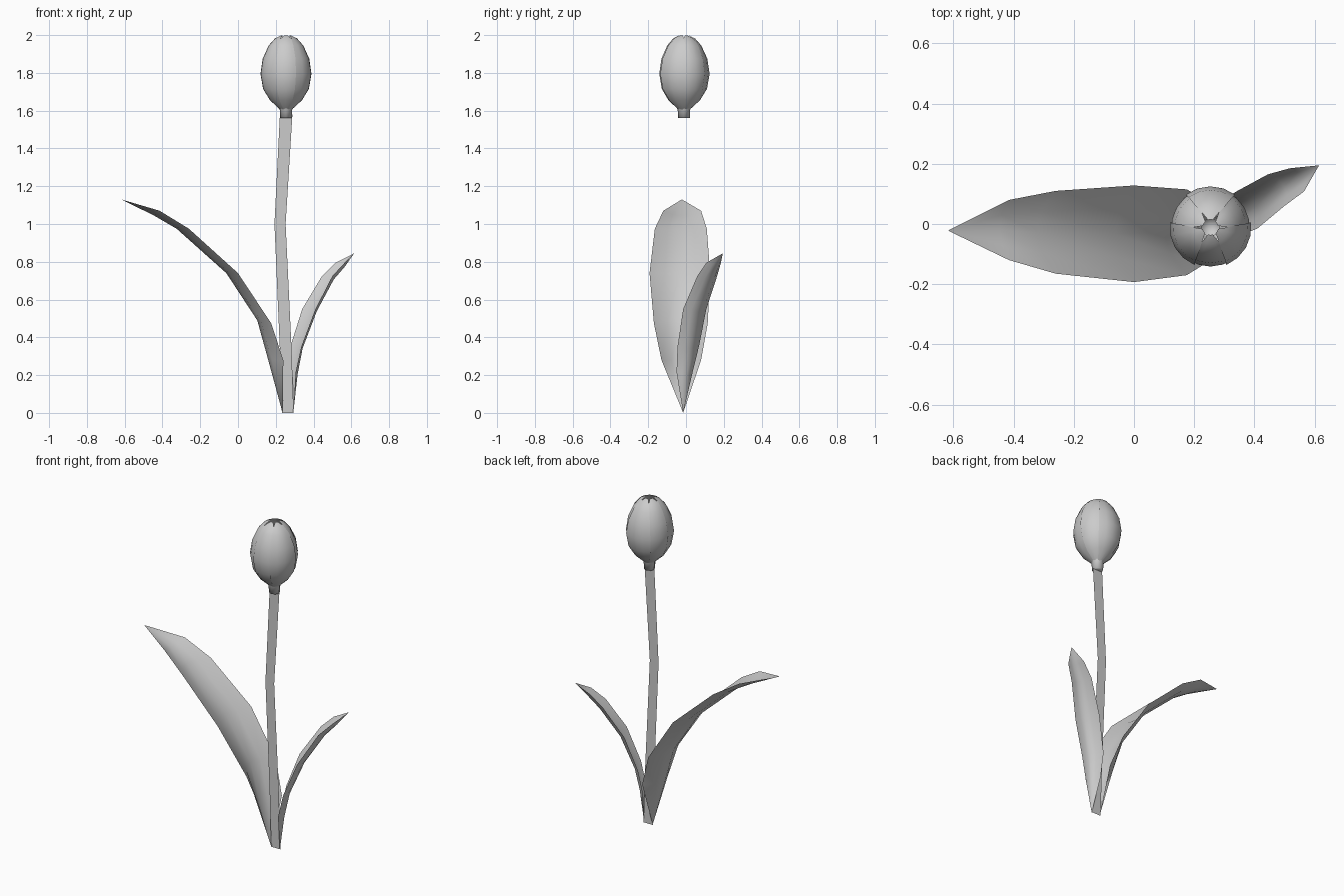
import bpy, bmesh, math

if "Cube" in bpy.data.objects:
    bpy.data.objects.remove(bpy.data.objects["Cube"])

AXIS = (0.254, -0.011)  # centre line of the flower


def make(name, verts, faces, smooth=True):
    me = bpy.data.meshes.new(name)
    me.from_pydata(verts, [], faces)
    bm = bmesh.new()
    bm.from_mesh(me)
    bmesh.ops.remove_doubles(bm, verts=bm.verts, dist=1e-5)
    bm.to_mesh(me)
    bm.free()
    for p in me.polygons:
        p.use_smooth = smooth
    ob = bpy.data.objects.new(name, me)
    bpy.context.collection.objects.link(ob)
    return ob


def sheet(name, rows):
    """Skin a grid of points, given as equally long rows."""
    n = len(rows[0])
    verts = [v for r in rows for v in r]
    faces = [(i * n + j, i * n + j + 1, (i + 1) * n + j + 1, (i + 1) * n + j)
             for i in range(len(rows) - 1) for j in range(n - 1)]
    return make(name, verts, faces)


def leaf(name, base, sections, tip):
    """Cupped blade: each section is front edge, midrib, back edge."""
    rows = [[base] * 5]
    for a, m, b in sections:
        row = []
        for k in range(5):
            t = k / 4
            wa, wm, wb = (1 - t) * (1 - 2 * t), 4 * t * (1 - t), t * (2 * t - 1)
            row.append(tuple(wa * p + wm * q + wb * r for p, q, r in zip(a, m, b)))
        rows.append(row)
    rows.append([tip] * 5)
    return sheet(name, rows)


# flat ribbon stem
stem = [(0.232, 0.295, 0), (0.221, 0.283, 0.35), (0.193, 0.252, 1.0), (0.222, 0.288, 1.58)]
sheet("stem", [[(l, AXIS[1], z), (r, AXIS[1], z)] for l, r, z in stem])

# large left leaf: edge x, edge z, front y, back y, midrib x, midrib z
big = [(0.240, 0.28, -0.130, 0.080, 0.160, 0.28),
       (0.175, 0.475, -0.170, 0.115, 0.102, 0.49),
       (0.000, 0.74, -0.193, 0.128, -0.062, 0.74),
       (-0.260, 0.975, -0.165, 0.110, -0.325, 0.975),
       (-0.415, 1.07, -0.120, 0.080, -0.445, 1.045)]
leaf("large_leaf", (0.236, -0.015, 0.0),
     [((x, f, z), (mx, (f + b) / 2, mz), (x, b, z)) for x, z, f, b, mx, mz in big],
     (-0.618, -0.022, 1.13))

# small right leaf
small = [((0.305, -0.050, 0.215), (0.313, 0.000, 0.20), (0.270, 0.035, 0.215)),
         ((0.335, -0.045, 0.35), (0.335, 0.020, 0.34), (0.277, 0.068, 0.35)),
         ((0.410, -0.015, 0.55), (0.408, 0.060, 0.535), (0.340, 0.108, 0.55)),
         ((0.500, 0.060, 0.725), (0.500, 0.125, 0.70), (0.445, 0.165, 0.725)),
         ((0.565, 0.108, 0.795), (0.560, 0.155, 0.77), (0.517, 0.185, 0.795))]
leaf("small_leaf", (0.293, -0.015, 0.0), small, (0.615, 0.195, 0.845))

# flower base: short eight-sided collar flaring into the petals
collar = []
for r, z in [(0.0, 1.56), (0.031, 1.56), (0.033, 1.605), (0.045, 1.625)]:
    collar.append([(AXIS[0] + r * math.cos(k * math.pi / 4),
                    AXIS[1] + r * math.sin(k * math.pi / 4), z) for k in range(9)])
sheet("flower_base", collar)

# petals: radius, height, half angle of the arc
profile = [(0.030, 1.605, 36), (0.085, 1.655, 36), (0.122, 1.715, 37), (0.136, 1.795, 37),
           (0.124, 1.875, 36), (0.092, 1.945, 35), (0.058, 1.983, 30), (0.026, 1.998, 18)]


def petal(name, angle, scale):
    rows = []
    for r, z, half in profile:
        row = []
        for k in range(-2, 3):
            a = math.radians(angle + half * k / 2)
            row.append((AXIS[0] + r * scale * math.cos(a),
                        AXIS[1] + r * scale * math.sin(a), z))
        rows.append(row)
    return sheet(name, rows)


for i in range(3):
    petal(f"outer_petal_{i + 1}", 90 + 120 * i, 1.0)
    petal(f"inner_petal_{i + 1}", 30 + 120 * i, 0.96)
